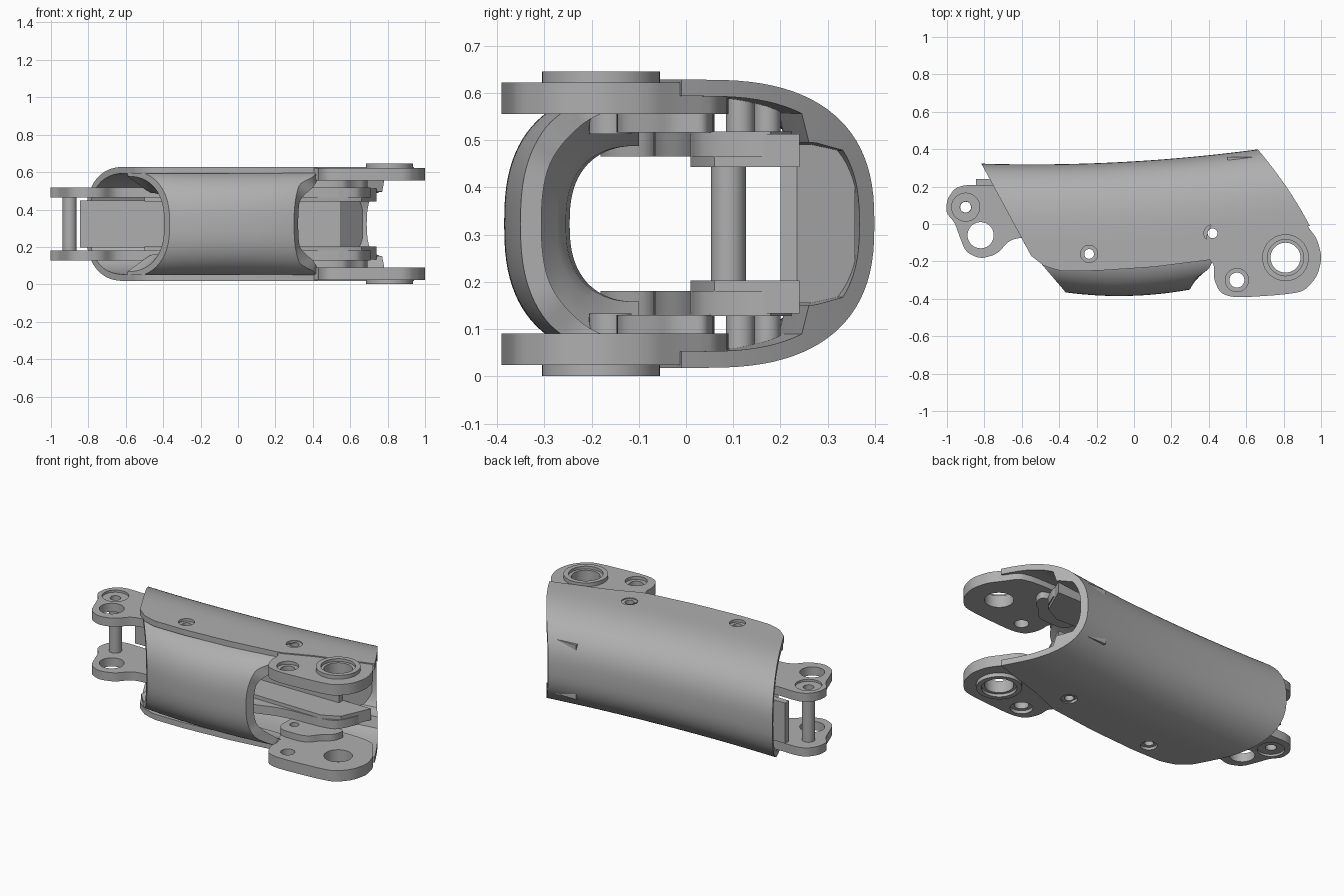
import bpy, bmesh
from math import cos, sin, pi, radians

if "Cube" in bpy.data.objects:
    bpy.data.objects.remove(bpy.data.objects["Cube"], do_unlink=True)

MID = 0.323  # height of the mirror plane

grey = bpy.data.materials.new("satin_grey")
grey.use_nodes = True
grey.diffuse_color = (0.43, 0.43, 0.43, 1)
grey.node_tree.nodes["Principled BSDF"].inputs["Base Color"].default_value = (0.43, 0.43, 0.43, 1)


def finish(mesh):
    mesh.shade_smooth()
    mesh.set_sharp_from_angle(angle=radians(32))


def make(name, bm):
    bmesh.ops.recalc_face_normals(bm, faces=bm.faces)
    mesh = bpy.data.meshes.new(name)
    bm.to_mesh(mesh)
    bm.free()
    mesh.materials.append(grey)
    finish(mesh)
    obj = bpy.data.objects.new(name, mesh)
    bpy.context.scene.collection.objects.link(obj)
    return obj


def lerp(x, pts):
    if x <= pts[0][0]:
        return pts[0][1]
    for (a, p), (b, q) in zip(pts, pts[1:]):
        if x <= b:
            return p + (q - p) * (x - a) / (b - a)
    return pts[-1][1]


def rounded(pts, steps=3):
    for _ in range(steps):
        out = []
        for i, (x, y) in enumerate(pts):
            u, v = pts[(i + 1) % len(pts)]
            out += [(.8 * x + .2 * u, .8 * y + .2 * v), (.2 * x + .8 * u, .2 * y + .8 * v)]
        pts = out
    return pts


def prism(name, pts, z0, z1):
    bm = bmesh.new()
    low, high = [[bm.verts.new((x, y, z)) for x, y in pts] for z in (z0, z1)]
    bm.faces.new(low)
    bm.faces.new(high)
    for i in range(len(pts)):
        j = (i + 1) % len(pts)
        bm.faces.new((low[i], low[j], high[j], high[i]))
    return make(name, bm)


def disc(name, x, y, r, z0, z1):
    n = 40
    return prism(name, [(x + r * cos(2 * pi * i / n), y + r * sin(2 * pi * i / n))
                        for i in range(n)], z0, z1)


def drill(obj, holes):
    """Cut vertical round holes, each (x, y, radius, bottom, top)."""
    for hole in holes:
        cutter = disc("hole_cutter", *hole)
        cutter.hide_render = True
        mod = obj.modifiers.new("hole", "BOOLEAN")
        mod.operation, mod.solver, mod.object = "DIFFERENCE", "EXACT", cutter
        graph = bpy.context.evaluated_depsgraph_get()
        mesh = bpy.data.meshes.new_from_object(obj.evaluated_get(graph))
        obj.modifiers.clear()
        obj.data = mesh
        bpy.data.objects.remove(cutter, do_unlink=True)
    finish(obj.data)


def loft(name, point, nu, nk):
    """Thick curved wall from point(u, k, inside)."""
    bm = bmesh.new()
    rings = []
    for i in range(nu + 1):
        ks = [2 * j / nk - 1 for j in range(nk + 1)]
        coords = [point(i / nu, k, 0) for k in ks] + [point(i / nu, k, 1) for k in reversed(ks)]
        rings.append([bm.verts.new(c) for c in coords])
    n = len(rings[0])
    for a, b in zip(rings, rings[1:]):
        for j in range(n):
            bm.faces.new((a[j], a[(j + 1) % n], b[(j + 1) % n], b[j]))
    for ring in (rings[0], rings[-1]):
        for j in range(nk):
            bm.faces.new((ring[j], ring[j + 1], ring[n - 2 - j], ring[n - 1 - j]))
    return make(name, bm)


# Edge between the rear shell and the front cover
SEAM = [(-.6, -.13), (-.55, -.17), (-.48, -.225), (-.4, -.25), (-.2, -.25),
        (.1, -.23), (.42, -.19), (.6, -.115), (.94, -.01)]


def solve(u, y_at, left, right):
    x = y = 0
    for _ in range(14):
        y = y_at(x)
        x = left(y) + u * (right(y) - left(y))
    return x, y


# Rear shell: U section with slanted ends, corners filled at the hinge end
def shell_point(u, k, inside):
    t, v = 0.035 * inside, abs(k)
    th = min(v / .6, 1) * pi / 2
    arm = max(0, (v - .6) / .4)
    reach = (.4 - t) * max(cos(th), 0) ** .79

    def y_at(x):
        yc = .335 + .06 * x + .055 * x * x - .4
        return yc + reach + arm * (lerp(x, SEAM) - yc)
    x, y = solve(u, y_at, lambda y: -.55 - .54 * (y + .17),
                 lambda y: .94 - .52 * (y + .01) - .39 * (y + .01) ** 2)
    z = (.305 - t) * sin(th) ** .79
    if inside and u > .7 and reach > .245:
        z = min(z, .172 - .25 * max(0, reach - .26))
    return x, y, MID + (z if k > 0 else -z)


# Front cover: shallow bowl section with an inner rib near the far end
def cover_point(u, k, inside):
    t = inside * lerp(u, [(0, .03), (.12, .12), (.2, .12), (.32, .04), (1, .04)])
    th = k * pi / 2

    def y_at(x):
        depth = .285 - .24 * (x + .08) ** 2
        return -.1 - (depth - t) * max(cos(th), 0) ** .79
    x, y = solve(u, y_at, lambda y: -.37 - .85 * (y + .36),
                 lambda y: lerp(y, [(-.35, .3), (-.29, .33), (-.24, .4), (-.2, .42), (0, .44)]))
    z = (.285 - t) * abs(sin(th)) ** .79
    return x, y, MID + (z if k > 0 else -z)


SCREWS = [(-.24, -.16), (.42, -.05)]
shell = loft("rear_shell", shell_point, 40, 80)
cover = loft("front_cover", cover_point, 40, 48)
through = [(x, y, .026, -.1, .8) for x, y in SCREWS]
sinks = [(x, y, .046, *span) for x, y in SCREWS for span in ((.612, .8), (-.1, .034))]
drill(shell, through + sinks)
drill(cover, through)

# Outlines of the hinge plate, its inner pad, the inner rail and its flange
HINGE = rounded([(.93, -.015), (.98, -.08), (1.005, -.18), (.98, -.28), (.91, -.36), (.8, -.378),
                 (.54, -.395), (.46, -.37), (.425, -.29), (.43, -.22), (.4, -.19), (.38, -.05),
                 (.48, .09), (.86, .09)])
PAD = rounded([(.36, -.147), (.56, -.147), (.62, -.07), (.68, -.03), (.7, .06), (.36, .06)])
RAIL = rounded([(.74, .235), (.66, .04), (.58, .01), (.3, 0), (.1, -.07), (-.6, -.07),
                (-.67, -.09), (-.73, -.16), (-.82, -.187), (-.9, -.15), (-.935, -.06),
                (-.96, .01), (-1.005, .06), (-1, .13), (-.96, .19), (-.9, .21),
                (-.74, .205), (-.7, .235)])
FLANGE = [(-.5, .03), (.56, .01), (.66, .06), (.7, .15), (.74, .24), (-.5, .24)]

for side, s in (("upper", 1), ("lower", -1)):
    def span(a, b):
        return sorted((MID + s * a, MID + s * b))

    # Hinge plate with raised bearing ring and inner pad
    plate = prism(side + "_hinge_plate", HINGE, *span(.232, .299))
    ring = disc(side + "_bearing_ring", .81, -.18, .125, *span(.28, .322))
    pad = prism(side + "_hinge_pad", PAD, *span(.193, .24))
    screw = (.42, -.05, .026, *span(.1, .4))
    drill(plate, [(.81, -.18, .08, *span(.1, .4)), (.55, -.3, .04, *span(.1, .4)),
                  (.55, -.3, .062, *span(.28, .4)), screw])
    drill(ring, [(.81, -.18, .08, *span(.1, .4)), (.81, -.18, .097, *span(.305, .4))])
    drill(pad, [screw])

    # Inner rail with the far-end lugs
    rail = prism(side + "_inner_rail", RAIL, *span(.142, .195))
    drill(rail, [(-.82, -.06, .07, *span(.1, .3)), (-.9, .09, .03, *span(.1, .3)),
                 (-.9, .09, .075, *span(.182, .3))])
    prism(side + "_rail_flange", FLANGE, *span(.12, .19))

    # Posts between the rail and the shell
    x, y = SCREWS[0]
    post = disc(side + "_screw_post", x, y, .045, *span(.19, .275))
    drill(post, [(x, y, .026, *span(.1, .4))])
    for i, (y, r, top) in enumerate(((.115, .03, .272), (.172, .028, .262))):
        disc(f"{side}_support_post_{i + 1}", .5, y, r, *span(.185, top))

# Web joining the rails, and the ramp from it down to the shell end
prism("rear_web", [(-.845, .2), (.55, .2), (.55, .24), (-.845, .24)], MID - .125, MID + .125)
prism("end_ramp", [(.5, .235), (.55, .235), (.665, .358), (.5, .358)], MID - .168, MID + .168)

# Hollow cross pin between the lugs
pin = disc("cross_pin", -.9, .09, .037, MID - .15, MID + .15)
drill(pin, [(-.9, .09, .029, 0, .7)])
